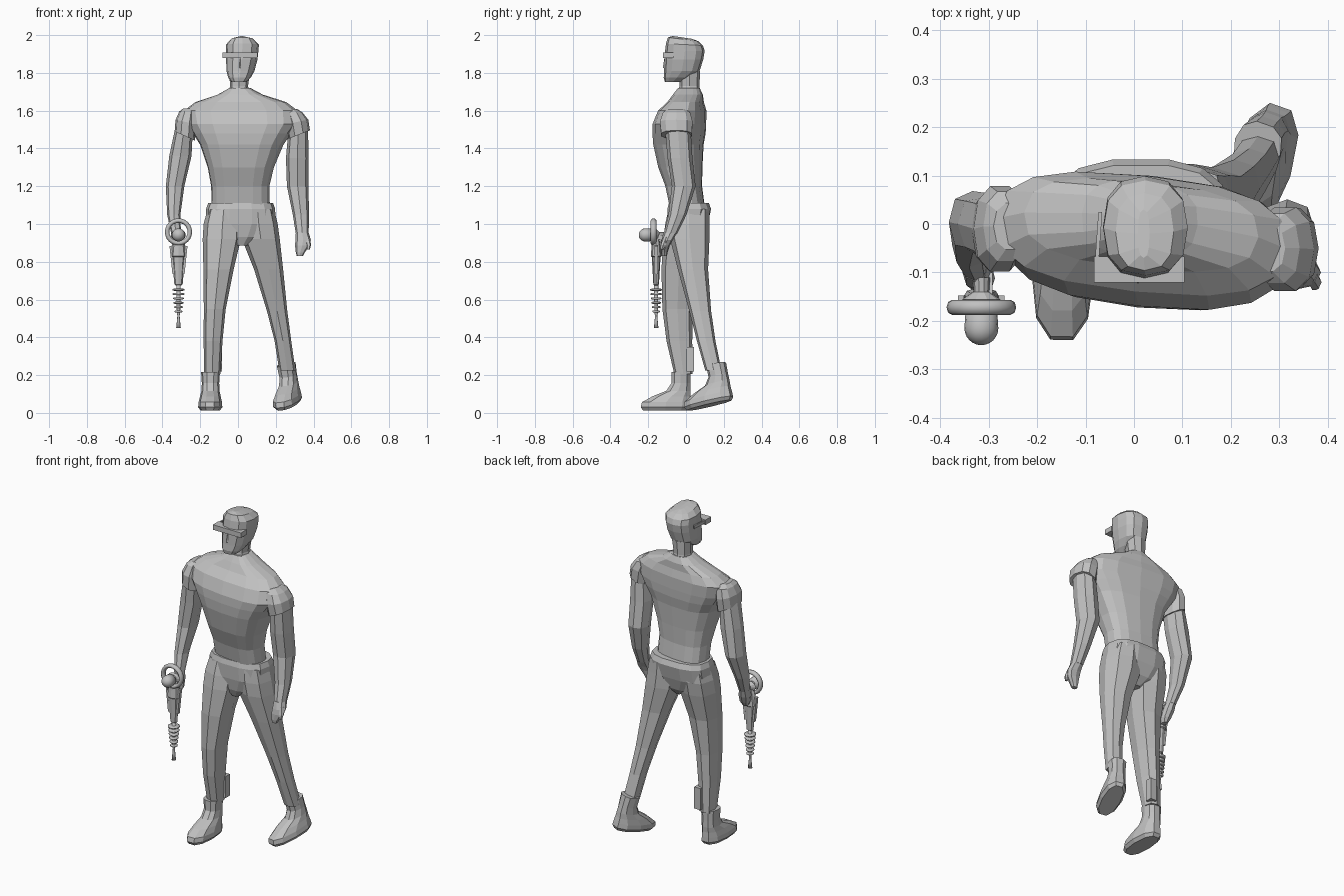
import bpy, bmesh, math
from mathutils import Matrix

grey = bpy.data.materials.new("plain grey")
grey.diffuse_color = (0.53, 0.53, 0.53, 1)


def add(name, bm, smooth=False):
    bmesh.ops.recalc_face_normals(bm, faces=bm.faces)
    me = bpy.data.meshes.new(name)
    bm.to_mesh(me)
    bm.free()
    me.materials.append(grey)
    for p in me.polygons:
        p.use_smooth = smooth
    ob = bpy.data.objects.new(name, me)
    bpy.context.collection.objects.link(ob)
    return ob


def loft(name, sections, n=8, e=0.85, yaw=0, mat=None, smooth=False):
    """Join rounded rings; section = cx, cy, z, rx, ry, [x slope], [y slope]."""
    bm = bmesh.new()
    rings = []
    cy_, sy_ = math.cos(math.radians(yaw)), math.sin(math.radians(yaw))
    for s in sections:
        cx, cy, z, rx, ry, sx, sy = (tuple(s) + (0, 0))[:7]
        ring = []
        for i in range(n):
            a = 2 * math.pi * i / n
            c, d = math.cos(a), math.sin(a)
            x = rx * math.copysign(abs(c) ** e, c)
            y = ry * math.copysign(abs(d) ** e, d)
            x, y = x * cy_ - y * sy_, x * sy_ + y * cy_
            ring.append(bm.verts.new((cx + x, cy + y, z + sx * x + sy * y)))
        rings.append(ring)
    for a, b in zip(rings, rings[1:]):
        for i in range(n):
            j = (i + 1) % n
            bm.faces.new((a[i], a[j], b[j], b[i]))
    bm.faces.new(rings[0])
    bm.faces.new(rings[-1])
    if mat:
        bm.transform(mat)
    return add(name, bm, smooth)


def box(name, centre, size, rot=(0, 0, 0)):
    bm = bmesh.new()
    bmesh.ops.create_cube(bm, size=1)
    r = Matrix.Identity(4)
    for ang, ax in zip(rot, "XYZ"):
        r = Matrix.Rotation(math.radians(ang), 4, ax) @ r
    bm.transform(Matrix.Translation(centre) @ r @ Matrix.Diagonal((*size, 1)))
    return add(name, bm)


# Shirt
loft("shirt", [(.015, .01, 1.07, .155, .09), (.012, -.012, 1.2, .155, .095),
               (.015, -.03, 1.3, .176, .115), (.02, -.04, 1.42, .222, .13),
               (.022, -.037, 1.48, .262, .136),
               (.024, -.035, 1.53, .297, .135), (.015, -.02, 1.6, .302, .12),
               (.015, -.002, 1.645, .243, .09), (.012, .01, 1.685, .12, .078),
               (.01, .015, 1.72, .056, .058)], n=16, e=.74, yaw=-6)
loft("right_sleeve", [(-.25, -.005, 1.612, .04, .05), (-.265, -.005, 1.595, .046, .075),
                      (-.277, -.01, 1.54, .054, .092, -.2),
                      (-.282, -.012, 1.466, .053, .086, -.45)], n=10)
loft("left_sleeve", [(.272, -.05, 1.61, .04, .05), (.292, -.05, 1.59, .05, .075),
                     (.312, -.052, 1.54, .06, .09, .2),
                     (.323, -.05, 1.473, .058, .085, .4)], n=10)

# Bare arms
loft("right_arm", [(-.284, -.01, 1.52, .046, .068), (-.305, 0, 1.36, .059, .064),
                   (-.333, .004, 1.2, .049, .064), (-.34, -.045, 1.05, .035, .046),
                   (-.328, -.085, .95, .026, .033)])
loft("left_arm", [(.32, -.045, 1.53, .05, .068), (.314, -.032, 1.35, .06, .066),
                  (.316, -.012, 1.2, .057, .063), (.333, -.045, 1.05, .043, .048),
                  (.34, -.082, .95, .034, .036)])
# Hands
loft("right_hand", [(-.328, -.085, .955, .026, .033), (-.322, -.10, .91, .032, .036),
                    (-.315, -.112, .87, .028, .03), (-.315, -.118, .845, .016, .02)])
box("right_thumb", (-.302, -.128, .925), (.02, .05, .025), (-20, 0, 0))
loft("left_hand", [(.34, -.082, .955, .034, .036), (.345, -.1, .915, .041, .03),
                   (.34, -.11, .885, .038, .024), (.33, -.115, .85, .024, .018),
                   (.327, -.115, .83, .016, .014)])
loft("left_thumb", [(.365, -.105, .93, .014, .016), (.374, -.12, .89, .013, .015),
                    (.372, -.128, .865, .008, .009)], n=6)

# Trousers: hips narrow into the crotch, legs grow out of them
loft("trouser_hips", [(.017, -.005, .885, .03, .06), (.015, .005, .93, .11, .09),
                      (.013, .01, 1.0, .185, .108),
                      (.014, .017, 1.08, .183, .118), (.014, .015, 1.11, .172, .108)],
     n=14, e=.75)
loft("right_trouser_leg", [(-.075, .008, 1.08, .086, .10), (-.082, .0, 1.0, .10, .11),
                           (-.086, -.012, .92, .101, .108),
                           (-.103, -.038, .76, .08, .092), (-.123, -.045, .55, .058, .08),
                           (-.132, -.035, .38, .05, .068), (-.136, -.014, .205, .043, .048)],
     e=.75)
loft("left_trouser_leg", [(.103, .017, 1.08, .088, .108), (.11, .016, 1.0, .10, .108),
                          (.121, .02, .92, .10, .104),
                          (.162, .037, .76, .077, .08), (.207, .075, .54, .054, .058),
                          (.238, .107, .38, .044, .049), (.261, .145, .225, .043, .043)],
     e=.75)
box("ankle_pouch", (-.105, .022, .285), (.042, .04, .13))

# Shoes: one shape, placed flat in front and tipped up behind
shoe = [(0, -.107, 0, .05, .125), (0, -.107, .018, .064, .138), (0, -.104, .045, .062, .134),
        (0, -.078, .075, .055, .105), (0, -.04, .105, .048, .067),
        (0, -.027, .145, .046, .052), (0, -.027, .205, .05, .052)]
loft("right_shoe", shoe, n=10,
     mat=Matrix.Translation((-.145, 0, .012)) @ Matrix.Rotation(math.radians(-1), 4, "Z"))
loft("left_shoe", shoe, n=10,
     mat=Matrix.Translation((.298, .222, .064)) @ Matrix.Rotation(math.radians(-18), 4, "Z")
     @ Matrix.Rotation(math.radians(13), 4, "X") @ Matrix.Rotation(math.radians(-6), 4, "Y"))

# Head and neck
loft("neck", [(.008, .018, 1.69, .055, .06), (.005, .018, 1.73, .048, .053),
              (.01, .02, 1.81, .055, .055)])
loft("head", [(.005, -.07, 1.752, .04, .042), (.008, -.048, 1.775, .06, .07),
              (.013, -.022, 1.81, .074, .094), (.02, -.012, 1.87, .083, .103),
              (.022, -.006, 1.915, .086, .105), (.024, -.008, 1.95, .087, .098, 0, -.05),
              (.022, -.016, 1.978, .06, .08, 0, -.12), (.02, -.02, 1.988, .012, .05, 0, -.15)],
     n=12, e=.8)
loft("nose", [(.008, -.112, 1.825, .012, .011), (.01, -.108, 1.875, .006, .007)], n=4, e=1)
# Glasses
box("glasses_visor", (.011, -.094, 1.893), (.187, .054, .03))
box("glasses_right_temple", (-.073, -.025, 1.897), (.008, .10, .018), (0, 0, -4))

# Ray pistol, pointing down
gx, gy = -.315, -.158


def turned(name, profile, n=12, smooth=True, squash=1):
    return loft(name, [(gx, gy, z, r, r * squash) for z, r in profile], n, 1, 0, None, smooth)


turned("pistol_body", [(.93, .022), (.89, .034), (.83, .042), (.825, .034), (.68, .022),
                       (.672, .01)], n=8, smooth=False, squash=.68)
for s in (-1, 1):
    box("pistol_side_rail", (gx + s * .034, gy, .81), (.012, .02, .15), (0, s * 6, 0))
box("pistol_grip", (gx, -.125, .885), (.024, .07, .035), (20, 0, 0))
turned("pistol_barrel", [(.69, .012), (.53, .009), (.515, .006), (.49, .008), (.45, .012)])
for i in range(6):
    z, r = .652 - .023 * i, .033 - .0025 * i
    turned("barrel_fin", [(z + .006, r * .7), (z + .003, r), (z - .003, r), (z - .006, r * .7)])

# Ring around the power bulb
bm = bmesh.new()
R, r, n, m = .06, .012, 24, 8
grid = [[bm.verts.new((gx + (R + r * math.cos(b)) * math.cos(a), -.172 + 1.3 * r * math.sin(b),
                       .958 + (R + r * math.cos(b)) * math.sin(a)))
         for b in (2 * math.pi * j / m for j in range(m))]
        for a in (2 * math.pi * i / n for i in range(n))]
for i in range(n):
    for j in range(m):
        k, l = (i + 1) % n, (j + 1) % m
        bm.faces.new((grid[i][j], grid[k][j], grid[k][l], grid[i][l]))
add("pistol_ring", bm, True)

# Bulb and its stem, turned along y
to_y = Matrix.Translation((gx, 0, .942)) @ Matrix.Rotation(math.radians(90), 4, "X")
dome = [(0, 0, .215 + .035 * math.sin(t), .035 * math.cos(t), .035 * math.cos(t))
        for t in (math.radians(15 * i) for i in range(6))]
loft("pistol_bulb", [(0, 0, .178, .02, .02), (0, 0, .185, .033, .033)] + dome
     + [(0, 0, .25, .002, .002)], 16, 1, 0, to_y, True)
loft("bulb_stem", [(0, 0, .11, .018, .018), (0, 0, .14, .016, .016), (0, 0, .156, .04, .03),
                   (0, 0, .165, .02, .02), (0, 0, .18, .02, .02)], 10, 1, 0, to_y)
box("ring_strut", (gx, -.172, .905), (.018, .018, .05))
